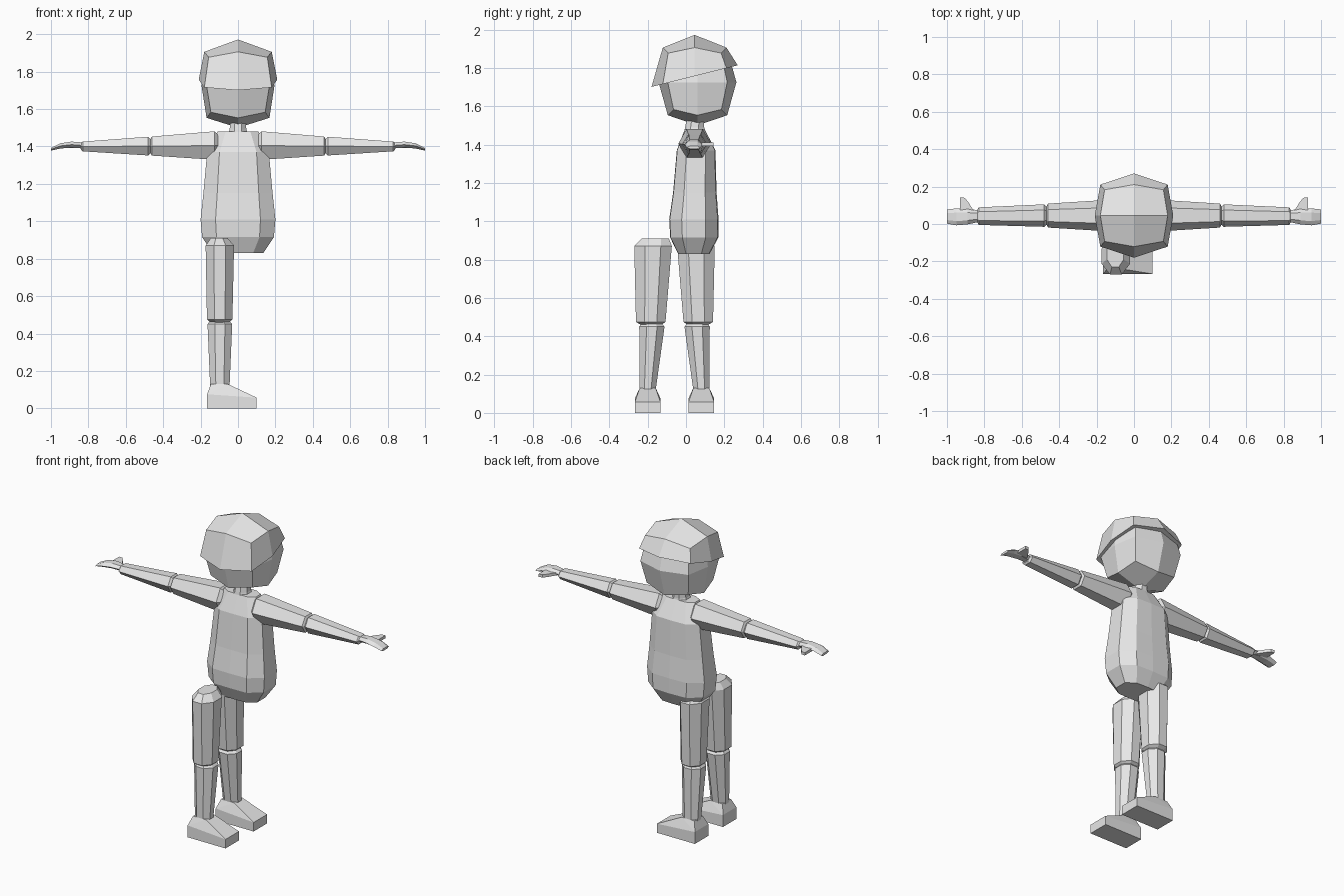
import bpy, bmesh, math
from mathutils import Vector

if "Cube" in bpy.data.objects:
    bpy.data.objects.remove(bpy.data.objects["Cube"])

GREY = (0.8, 0.8, 0.8, 1)
mat = bpy.data.materials.new("plain_grey")
mat.use_nodes = True
mat.diffuse_color = GREY
mat.node_tree.nodes["Principled BSDF"].inputs["Base Color"].default_value = GREY

MID_Y = 0.045    # body centre line
LEG_MID = -0.06  # plane between the two legs


def same(p):
    return p


def flip_x(p):
    return Vector((-p.x, p.y, p.z))


def flip_leg(p):
    return Vector((p.x, 2 * LEG_MID - p.y, p.z))


def finish(name, bm, place=same):
    for v in bm.verts:
        v.co = place(v.co.copy())
    bmesh.ops.recalc_face_normals(bm, faces=bm.faces)
    mesh = bpy.data.meshes.new(name)
    bm.to_mesh(mesh)
    bm.free()
    mesh.materials.append(mat)
    obj = bpy.data.objects.new(name, mesh)
    bpy.context.collection.objects.link(obj)
    return obj


def polygon(n, turn=0.0):
    """Regular outline scaled so that it fills the unit square."""
    pts = [(math.cos(turn + math.tau * i / n), math.sin(turn + math.tau * i / n)) for i in range(n)]
    w, h = max(p[0] for p in pts), max(p[1] for p in pts)
    return [(p[0] / w, p[1] / h) for p in pts]


def loft(name, sections, ring, axis="z", place=same):
    """Each section is a centre x, y, z and two half widths."""
    bm = bmesh.new()
    loops = []
    for x, y, z, a, b in sections:
        if axis == "z":
            pts = [(x + a * u, y + b * v, z) for u, v in ring]
        else:
            pts = [(x, y + a * u, z + b * v) for u, v in ring]
        loops.append([bm.verts.new(p) for p in pts])
    n = len(ring)
    for lo, hi in zip(loops, loops[1:]):
        for i in range(n):
            bm.faces.new((lo[i], lo[(i + 1) % n], hi[(i + 1) % n], hi[i]))
    bm.faces.new(loops[0])
    bm.faces.new(loops[-1])
    return finish(name, bm, place)


def hull(name, points, place=same):
    bm = bmesh.new()
    for p in points:
        bm.verts.new(p)
    bmesh.ops.convex_hull(bm, input=bm.verts)
    bmesh.ops.dissolve_limit(bm, angle_limit=0.02, verts=bm.verts, edges=bm.edges)
    return finish(name, bm, place)


def faceted_ball(centre, face, edge, corner):
    """Cube split once, its points pulled in by kind: face centre, edge middle, corner."""
    bm = bmesh.new()
    bmesh.ops.create_cube(bm, size=2)
    bmesh.ops.subdivide_edges(bm, edges=bm.edges[:], cuts=1, use_grid_fill=True)
    for v in bm.verts:
        kind = sum(abs(c) > 0.5 for c in v.co)
        size = (face, edge, corner)[kind - 1]
        v.co = Vector(centre) + Vector([round(c) * s for c, s in zip(v.co, size)])
    return bm


HEX = polygon(6)
OCT = polygon(8, math.pi / 8)
BODY = [(1, -.5), (1, .5), (.6, 1), (0, 1.04), (-.6, 1), (-1, .5), (-1, -.5), (-.6, -1), (0, -1.02), (.6, -1)]

# Head
finish("head", faceted_ball((0, .06, 1.725), (.195, .203, .225), (.168, .155, .172), (.145, .125, .142)))

# Hair cap: upper half of a larger ball with a tilted rim
CAP_Z = 1.74
cap = faceted_ball((0, MID_Y, CAP_Z), (.21, .225, .232), (.18, .166, .166), (.157, .138, .137))
bmesh.ops.delete(cap, geom=[v for v in cap.verts if v.co.z < CAP_Z - .01], context="VERTS")
for v in cap.verts:
    if abs(v.co.z - CAP_Z) < .01:
        v.co.z = 1.757 + .25 * (v.co.y - MID_Y)
bmesh.ops.holes_fill(cap, edges=[e for e in cap.edges if e.is_boundary], sides=0)
finish("hair_cap", cap)

# Neck and torso
loft("neck", [(0, MID_Y, 1.46, .055, .055), (0, MID_Y, 1.49, .045, .05), (0, .05, 1.54, .04, .045)], OCT)
loft("torso", [
    (0, .04, .83, .135, .08),
    (0, .042, .915, .192, .122),
    (0, .04, 1.01, .2, .125),
    (0, .045, 1.15, .185, .11),
    (0, .052, 1.37, .165, .098),
    (0, MID_Y, 1.48, .11, .05),
], BODY)

# Arms and hands
for side, place in (("left", same), ("right", flip_x)):
    loft(side + "_upper_arm", [
        (.1, MID_Y, 1.405, .055, .05),
        (.125, MID_Y, 1.405, .085, .076),
        (.46, MID_Y, 1.402, .064, .051),
        (.47, MID_Y, 1.402, .045, .035),
    ], HEX, "x", place)
    loft(side + "_forearm", [
        (.465, MID_Y, 1.402, .045, .035),
        (.48, MID_Y, 1.402, .06, .05),
        (.83, .042, 1.4, .047, .026),
        (.84, .042, 1.402, .03, .018),
    ], HEX, "x", place)
    loft(side + "_hand", [
        (.825, .042, 1.405, .03, .016),
        (.89, .04, 1.41, .042, .016),
        (.95, .038, 1.403, .045, .014),
        (1, .04, 1.385, .038, .007),
    ], HEX, "x", place)
    hull(side + "_thumb", [(x, y, 1.402 + dz) for dz in (-.009, .009) for x, y in
                           ((.85, .06), (.885, .115), (.905, .14), (.93, .143), (.925, .115), (.93, .07))], place)

# Legs and feet, the same leg mirrored across the plane between them
for end, place in (("front", same), ("back", flip_leg)):
    loft(end + "_thigh", [
        (-.1, -.16, .91, .045, .07),
        (-.097, -.172, .87, .076, .098),
        (-.098, -.184, .475, .068, .077),
        (-.098, -.182, .46, .05, .055),
    ], OCT, "z", place)
    loft(end + "_shin", [
        (-.098, -.18, .47, .05, .05),
        (-.097, -.178, .45, .066, .066),
        (-.097, -.2, .12, .052, .042),
    ], OCT, "z", place)
    outline = [(-.165, .067, 0), (-.165, .067, .075), (.1, .067, 0), (.1, .067, .057),
               (-.145, .042, .13), (-.055, .042, .13)]
    hull(end + "_foot", [(x, -.2 + s * y, z) for s in (-1, 1) for x, y, z in outline], place)
